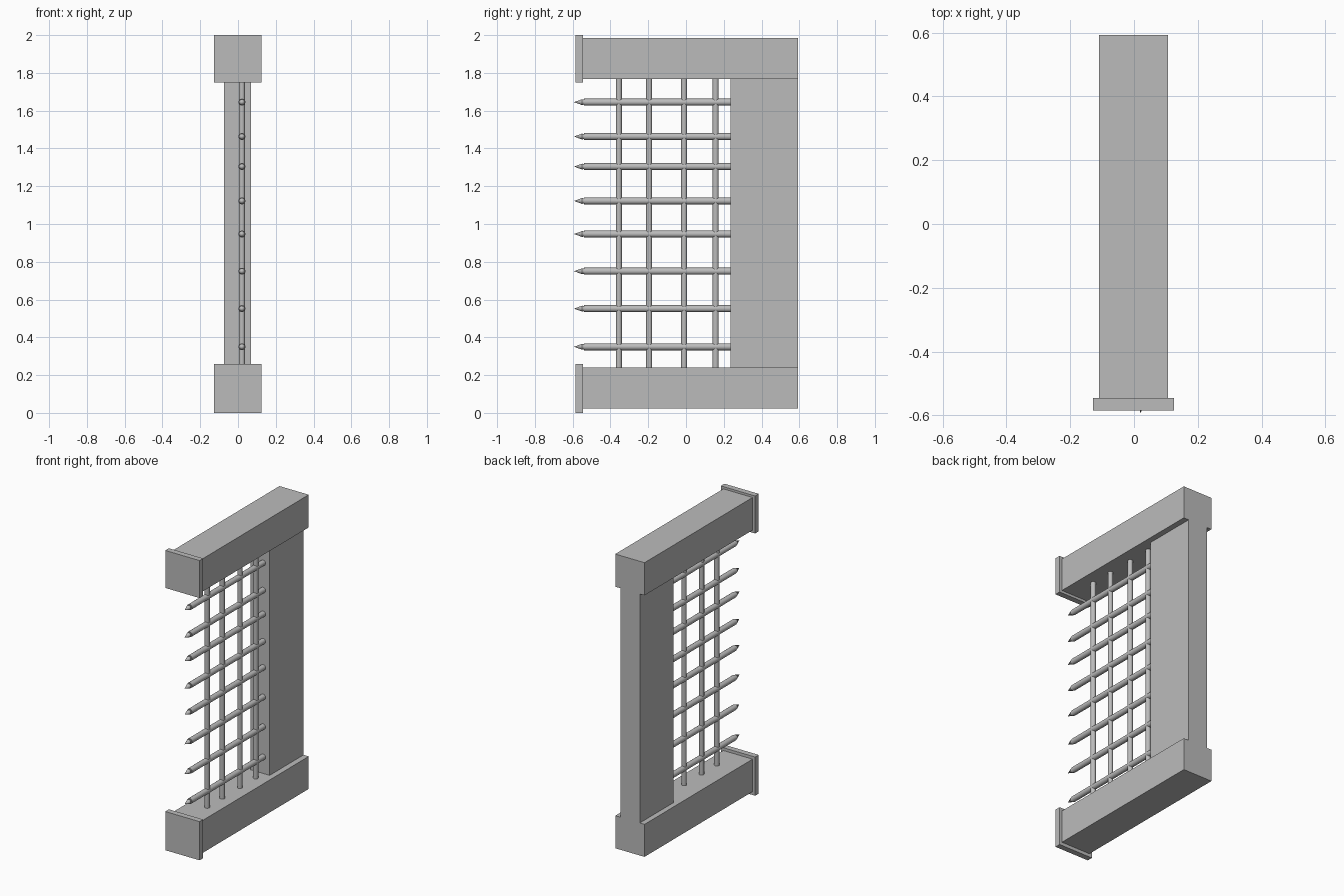
import bpy
import bmesh
from math import radians
from mathutils import Matrix, Vector

old = bpy.data.objects.get("Cube")
if old:
    bpy.data.objects.remove(old, do_unlink=True)

GREY = (0.5, 0.5, 0.5, 1.0)
mat = bpy.data.materials.new("plain grey")
mat.use_nodes = True
mat.diffuse_color = GREY
mat.node_tree.nodes["Principled BSDF"].inputs["Base Color"].default_value = GREY


def finish(name, bm, smooth=False):
    bmesh.ops.recalc_face_normals(bm, faces=bm.faces)
    mesh = bpy.data.meshes.new(name)
    bm.to_mesh(mesh)
    bm.free()
    mesh.materials.append(mat)
    obj = bpy.data.objects.new(name, mesh)
    bpy.context.collection.objects.link(obj)
    if smooth:
        bpy.ops.object.select_all(action="DESELECT")
        obj.select_set(True)
        bpy.context.view_layer.objects.active = obj
        bpy.ops.object.shade_smooth_by_angle(angle=radians(35))
    return obj


def block(name, low, high):
    low, high = Vector(low), Vector(high)
    bm = bmesh.new()
    bmesh.ops.create_cube(
        bm, size=1,
        matrix=Matrix.Translation((low + high) / 2) @ Matrix.Diagonal((high - low).to_4d()))
    return finish(name, bm)


def rod(name, start, axis_turn, rings, sides=16):
    """Closed lathe of (distance, radius) rings running along the turned z axis."""
    bm = bmesh.new()
    frame = Matrix.Translation(start) @ axis_turn
    for (d0, r0), (d1, r1) in zip(rings, rings[1:]):
        bmesh.ops.create_cone(
            bm, cap_ends=True, segments=sides, radius1=r0, radius2=r1, depth=d1 - d0,
            matrix=frame @ Matrix.Translation((0, 0, (d0 + d1) / 2)))
    return finish(name, bm, smooth=True)


# Frame: upright post, two beams and their end plates
block("back_post", (-0.074, 0.235, 0.23), (0.069, 0.593, 1.78))
for name, beam_z, plate_z in (("bottom", (0.022, 0.239), (0, 0.258)),
                              ("top", (1.767, 1.985), (1.75, 2))):
    block(name + "_beam", (-0.109, -0.548, beam_z[0]), (0.107, 0.593, beam_z[1]))
    block(name + "_end_plate", (-0.128, -0.584, plate_z[0]), (0.125, -0.546, plate_z[1]))

# Grille: upright bars crossed by pointed bars
GRILLE_X = 0.021
for i, y in enumerate((-0.355, -0.195, -0.01, 0.157)):
    rod(f"upright_bar_{i + 1}", (GRILLE_X, y, 0.23), Matrix.Identity(4),
        [(0, 0.016), (1.55, 0.016)])

to_front = Matrix.Rotation(radians(90), 4, "X")
for i, z in enumerate((0.35, 0.552, 0.75, 0.947, 1.122, 1.304, 1.463, 1.645)):
    rod(f"pointed_bar_{i + 1}", (GRILLE_X, 0.26, z), to_front,
        [(0, 0.0185), (0.8, 0.0185)])
    rod(f"spear_tip_{i + 1}", (GRILLE_X, -0.535, z), to_front,
        [(0, 0.012), (0.015, 0.0155), (0.058, 0)])
